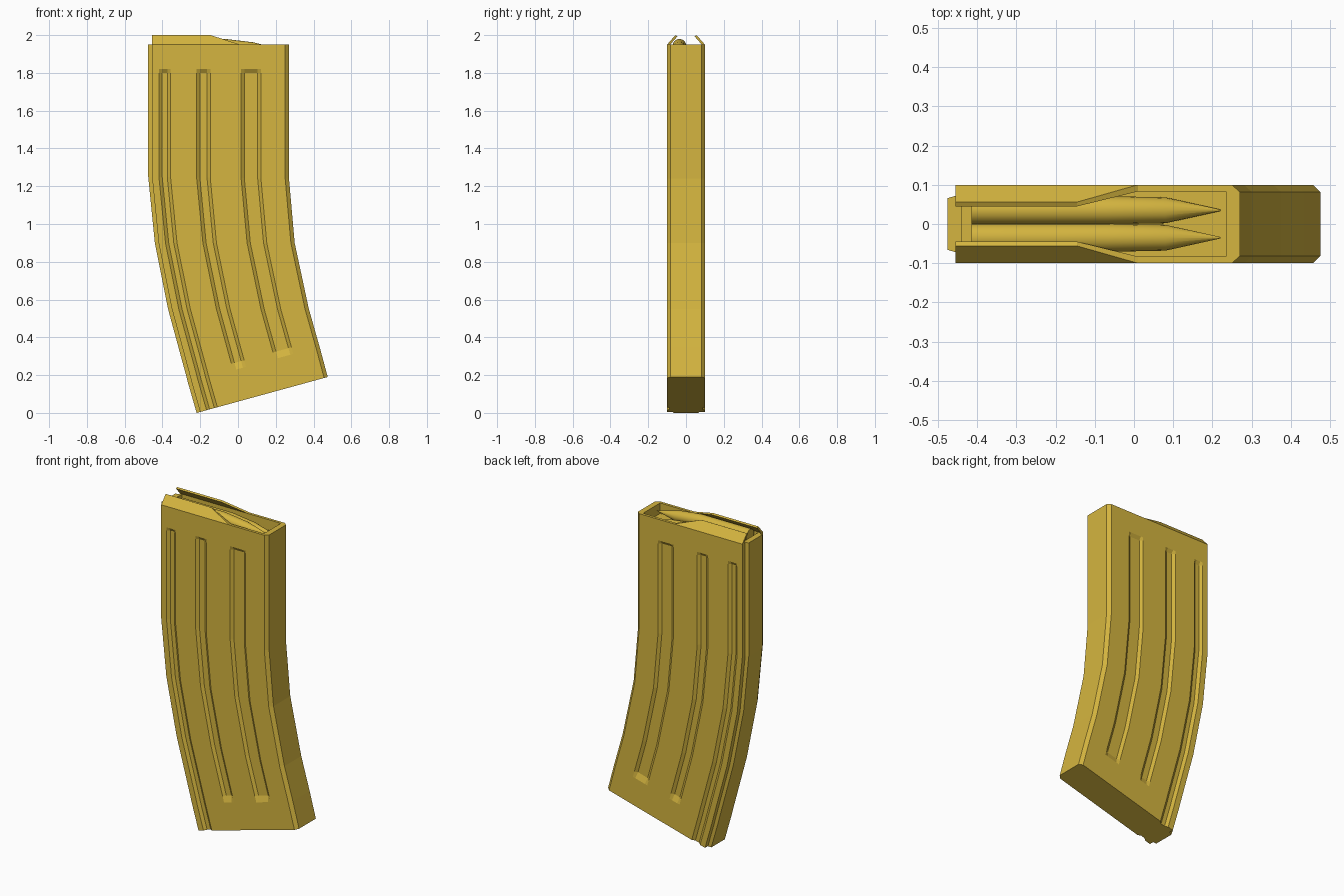
import bpy, bmesh, math
from mathutils import Vector

cube = bpy.data.objects.get("Cube")
if cube:
    bpy.data.objects.remove(cube, do_unlink=True)

brass = bpy.data.materials.new("brass yellow")
colour = (0.66, 0.46, 0.05, 1)
brass.diffuse_color = colour
brass.use_nodes = True
brass.node_tree.nodes["Principled BSDF"].inputs["Base Color"].default_value = colour


def finish(bm, name, smooth=False):
    bmesh.ops.recalc_face_normals(bm, faces=bm.faces)
    mesh = bpy.data.meshes.new(name)
    bm.to_mesh(mesh)
    bm.free()
    mesh.materials.append(brass)
    obj = bpy.data.objects.new(name, mesh)
    bpy.context.collection.objects.link(obj)
    if smooth:
        for p in mesh.polygons:
            p.use_smooth = True
        mesh.set_sharp_from_angle(angle=math.radians(35))
    return obj


def bridge(bm, a, b):
    for i in range(len(a)):
        j = (i + 1) % len(a)
        bm.faces.new((a[i], a[j], b[j], b[i]))


def loft(bm, sections):
    rings = [[bm.verts.new(p) for p in s] for s in sections]
    for a, b in zip(rings, rings[1:]):
        bridge(bm, a, b)
    return rings


# Curved body: each row runs from the spine edge to the front edge
HALF, DEPTH, TOP = 0.1, 0.013, 1.95
# spine x, spine z, front x, front z, groove depth of long / short grooves
rows = [
    (-0.455, TOP, 0.27, TOP, 0, 0),
    (-0.455, 1.82, 0.27, 1.82, 0, 0),
    (-0.455, 1.80, 0.27, 1.80, 1, 1),
    (-0.455, 1.25, 0.27, 1.24, 1, 1),
    (-0.42, 0.90, 0.30, 0.90, 1, 1),
    (-0.35, 0.55, 0.375, 0.55, 1, 1),
    (-0.255, 0.20, 0.422, 0.385, 1, 1),
    (-0.246, 0.165, 0.432, 0.35, 1, 0),
    (-0.2, 0.005, 0.475, 0.19, 1, 0),
]
# groove start, end across the row, and whether it runs out at the bottom
grooves = [(0.05, 0.135, True), (0.325, 0.425, False), (0.65, 0.795, False)]
SLOPE = 0.024


def body_section(row):
    lx, lz, rx, rz, long_cut, short_cut = row
    side = [(-0.028, 0.066), (0, 0.072), (0, HALF)]
    for start, end, runs_out in grooves:
        inner = HALF - DEPTH * (long_cut if runs_out else short_cut)
        side += [(start, HALF), (start + SLOPE, inner), (end - SLOPE, inner), (end, HALF)]
    side += [(0.972, HALF), (1, 0.082)]
    loop = [(u, -y) for u, y in side] + side[::-1]
    return [(lx + (rx - lx) * u, y, lz + (rz - lz) * u) for u, y in loop]


bm = bmesh.new()
rings = loft(bm, [body_section(r) for r in rows])
bm.faces.new(rings[-1])


# Open mouth with a rim around it
def mouth(z):
    return [(-0.44, -0.083, z), (0.235, -0.083, z), (0.235, 0.083, z), (-0.44, 0.083, z)]


inner = loft(bm, [mouth(TOP), mouth(1.885)])
bm.faces.new(inner[-1])
rim = []
for loop in (rings[0], inner[0]):
    for i, v in enumerate(loop):
        rim.append(bm.edges.get((v, loop[(i + 1) % len(loop)])))
bmesh.ops.triangle_fill(bm, edges=rim, use_beauty=True, normal=Vector((0, 0, 1)))
finish(bm, "magazine_body")

# Feed lips leaning inward over the mouth
for name, s in (("left_feed_lip", 1), ("right_feed_lip", -1)):
    bm = bmesh.new()
    profile = [(0.1, TOP), (0.056, 2.0), (0.045, 1.994), (0.083, TOP)]
    ends = loft(bm, [[(x, s * y, z) for y, z in profile] for x in (-0.455, -0.145)])
    bm.faces.new(ends[0])
    a, b, c, d = ends[1]
    tip_out = bm.verts.new((0.01, s * 0.1, TOP))
    tip_in = bm.verts.new((0.01, s * 0.083, TOP))
    for face in ((a, b, tip_out), (b, c, tip_in, tip_out), (c, d, tip_in), (d, a, tip_out, tip_in)):
        bm.faces.new(face)
    finish(bm, name)

# Follower ridges: a staggered pair of rounded bars with pointed tips
stations = [(-0.415, 1.944, 0.036), (-0.07, 1.944, 0.036), (0.08, 1.929, 0.033), (0.22, 1.925, 0.002)]
SIDES = 16
for name, y0, drop in (("high_follower_ridge", -0.035, 0), ("low_follower_ridge", 0.035, 0.03)):
    bm = bmesh.new()
    sections = []
    for x, z, r in stations:
        angles = [math.tau * i / SIDES for i in range(SIDES)]
        sections.append([(x, y0 + r * math.cos(t), z - drop + r * math.sin(t)) for t in angles])
    ends = loft(bm, sections)
    bm.faces.new(ends[0])
    bm.faces.new(ends[-1])
    finish(bm, name, smooth=True)
